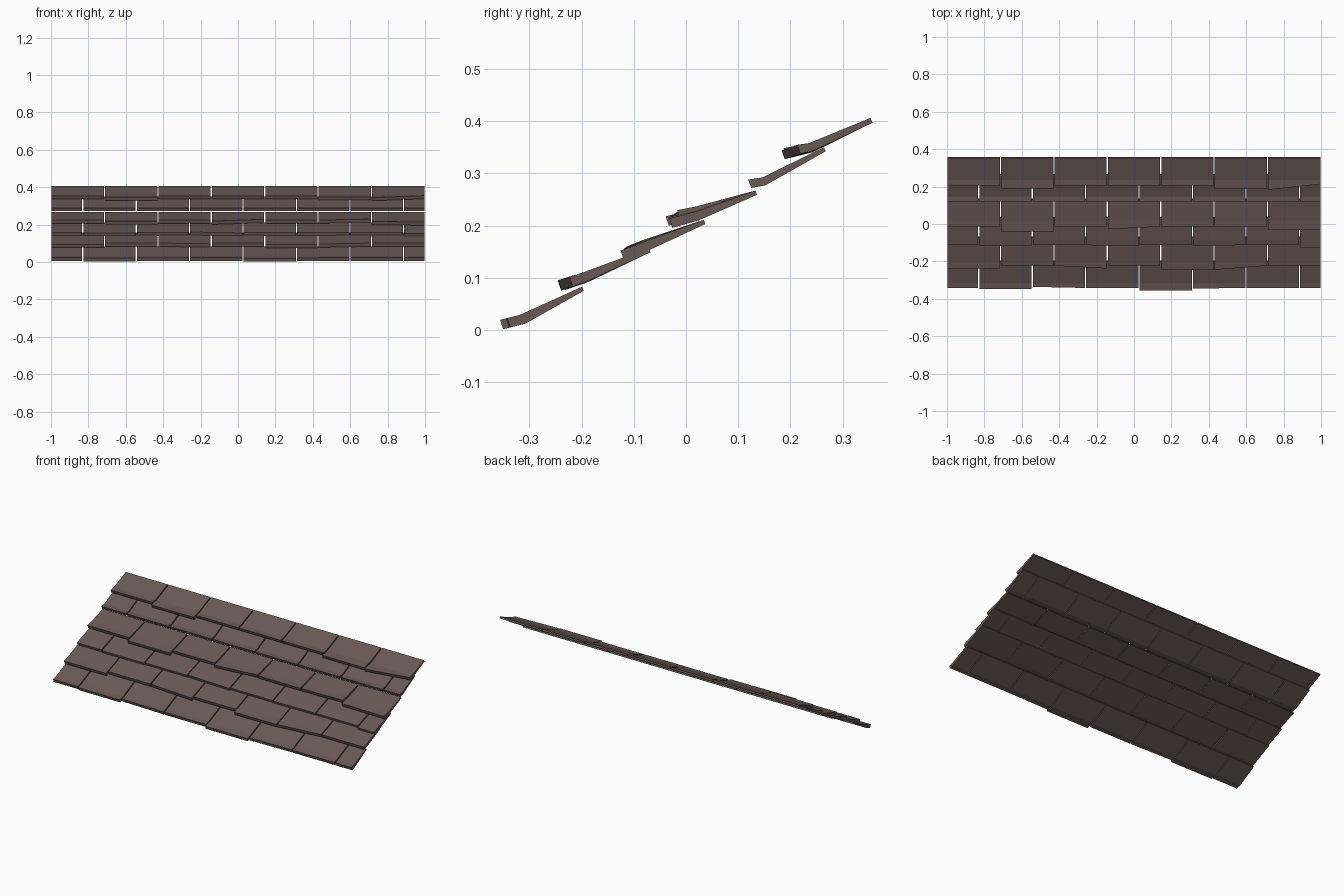
import bpy, bmesh

if "Cube" in bpy.data.objects:
    bpy.data.objects.remove(bpy.data.objects["Cube"])

mat = bpy.data.materials.new("brown_shingle")
mat.diffuse_color = (0.14, 0.10, 0.093, 1)
mat.use_nodes = True
mat.node_tree.nodes["Principled BSDF"].inputs["Base Color"].default_value = mat.diffuse_color

GAP = 0.003
# column joints: full tiles, and the half-offset course
even = [-1 + 2 * i / 7 for i in range(8)]
odd = [-1] + [-0.83 + 2 * i / 7 for i in range(7)] + [1]


def add_tile(bm, x0, x1, profile, slide, lift):
    """One bent shingle: (y, z) profile swept in x, front corners slid and lifted."""
    rings = []
    for x, d, h in ((x0 + GAP, slide[0], lift[0]), (x1 - GAP, slide[1], lift[1])):
        ring = []
        for i, (y, z) in enumerate(profile):
            if i in (0, 5):          # front edge
                y, z = y + d, z + 0.25 * d + h
            elif i in (1, 4):        # bend line
                z += h * 0.8
            ring.append(bm.verts.new((x, y, z)))
        rings.append(ring)
    a, b = rings
    for i in range(6):
        j = (i + 1) % 6
        bm.faces.new((a[i], a[j], b[j], b[i]))
    # side caps split at the bend
    for r in rings:
        bm.faces.new((r[0], r[1], r[4], r[5]))
        bm.faces.new((r[1], r[2], r[3], r[4]))


def course(name, edges, profile, slides, lifts):
    bm = bmesh.new()
    for i in range(len(edges) - 1):
        add_tile(bm, edges[i], edges[i + 1], profile,
                 slides.get(i, (0, 0)), lifts.get(i, (0, 0)))
    bmesh.ops.recalc_face_normals(bm, faces=bm.faces)
    me = bpy.data.meshes.new(name)
    bm.to_mesh(me)
    bm.free()
    me.materials.append(mat)
    ob = bpy.data.objects.new(name, me)
    bpy.context.collection.objects.link(ob)


# profile order: bottom front, bottom bend, bottom back, top back, top bend, top front
course("shingle_course_1", odd,
       [(-.336, .005), (-.308, .012), (-.196, .075), (-.199, .083), (-.318, .029), (-.342, .023)],
       {1: (-.006, -.006), 2: (.006, 0), 4: (-.014, -.014), 5: (-.003, 0)}, {})
course("shingle_course_2", even,
       [(-.217, .083), (-.188, .094), (-.068, .149), (-.071, .157), (-.195, .111), (-.223, .101)],
       {0: (-.015, -.015), 2: (0, -.015), 4: (-.022, -.022), 5: (-.022, 0)},
       {0: (-.003, -.003), 4: (-.002, -.002)})
course("shingle_course_3", odd,
       [(-.107, .139), (-.078, .151), (.037, .203), (.034, .211), (-.085, .169), (-.113, .157)],
       {1: (-.004, -.004), 3: (0, -.006), 5: (-.003, 0), 7: (-.012, -.012)},
       {3: (.003, 0), 7: (-.002, -.002)})
course("shingle_course_4", even,
       [(-.008, .206), (.025, .215), (.136, .259), (.133, .267), (.020, .232), (-.014, .224)],
       {1: (-.025, -.025), 3: (-.014, 0), 5: (0, -.003), 6: (-.018, -.018)},
       {3: (-.002, .004), 5: (0, .006), 6: (-.003, -.006)})
course("shingle_course_5", odd,
       [(.125, .272), (.152, .277), (.267, .342), (.264, .350), (.146, .292), (.119, .288)],
       {}, {})
course("shingle_course_6", even,
       [(.213, .336), (.243, .343), (.357, .397), (.353, .406), (.236, .358), (.207, .353)],
       {1: (-.018, -.018), 5: (-.020, -.020), 6: (-.024, .006)},
       {1: (-.002, -.002), 6: (-.003, 0)})
